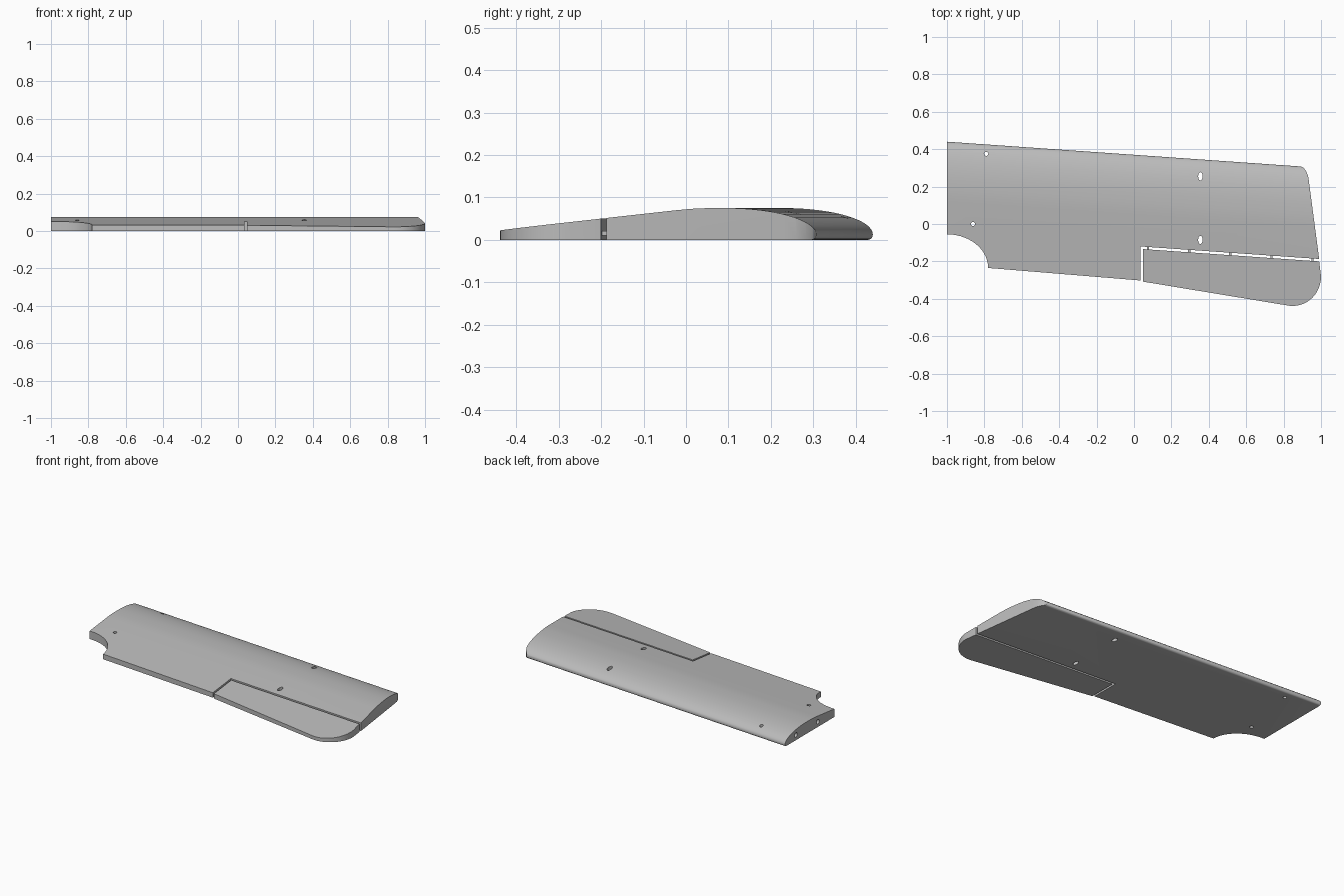
import bpy, bmesh, math
from mathutils import Vector, Matrix

cube = bpy.data.objects.get("Cube")
if cube:
    bpy.data.objects.remove(cube, do_unlink=True)

grey = bpy.data.materials.new("light_grey")
grey.use_nodes = True
GREY = (0.5, 0.5, 0.5, 1)
grey.diffuse_color = GREY
grey.node_tree.nodes["Principled BSDF"].inputs["Base Color"].default_value = GREY


def extrude(name, points, offset):
    """Solid made by sweeping a flat outline along an offset."""
    bm = bmesh.new()
    face = bm.faces.new([bm.verts.new(p) for p in points])
    swept = bmesh.ops.extrude_face_region(bm, geom=[face])["geom"]
    bmesh.ops.translate(bm, vec=Vector(offset),
                        verts=[g for g in swept if isinstance(g, bmesh.types.BMVert)])
    bmesh.ops.recalc_face_normals(bm, faces=bm.faces)
    mesh = bpy.data.meshes.new(name)
    bm.to_mesh(mesh)
    bm.free()
    mesh.materials.append(grey)
    obj = bpy.data.objects.new(name, mesh)
    bpy.context.collection.objects.link(obj)
    return obj


def cut(obj, cutter, operation):
    """Apply a boolean and discard the cutter."""
    mod = obj.modifiers.new("cut", "BOOLEAN")
    mod.operation, mod.object, mod.solver = operation, cutter, "EXACT"
    bpy.context.view_layer.objects.active = obj
    bpy.ops.object.modifier_apply(modifier=mod.name)
    bpy.data.objects.remove(cutter, do_unlink=True)


def arc(cx, cy, rx, ry, start, end, steps):
    angles = [math.radians(start + (end - start) * i / steps) for i in range(steps + 1)]
    return [(cx + rx * math.cos(a), cy + ry * math.sin(a)) for a in angles]


def leading_edge(x):
    return 0.37 - 0.07 * x


# Aerofoil: flat bottom, round nose, long straight slope to the rear
section = [(-0.85, 0), (-0.85, 0.011), (-0.32, 0.0705), (-0.285, 0.0735), (-0.25, 0.075)]
section += arc(-0.21, 0.013, 0.21, 0.062, 90, 0, 16)
section += arc(-0.012, 0.013, 0.012, 0.013, -18, -90, 4)


def panel(name, outline):
    """Swept aerofoil trimmed to a plan outline."""
    span = 1.2
    obj = extrude(name, [(-span, leading_edge(-span) + y, z) for y, z in section],
                  (2 * span, leading_edge(span) - leading_edge(-span), 0))
    cut(obj, extrude("trim", [(x, y, -0.1) for x, y in outline], (0, 0, 0.3)), "INTERSECT")
    return obj


# Main wing, with the root cut-out and rounded front tip corner
root_cutout = arc(-1, -0.235, 0.22, 0.18, 90, 0, 14)
wing = panel("wing", root_cutout + [
    (0.035, -0.302), (0.035, -0.12), (0.99, -0.187),
    (0.935, 0.23), (0.93, 0.26), (0.92, 0.283), (0.907, 0.3), (0.885, 0.312),
    (0.86, 0.33), (0.86, 0.6), (-1, 0.6)])

# Aileron, with the rounded rear tip corner
aileron = panel("aileron", [
    (0.047, -0.134), (0.047, -0.308), (0.83, -0.437)]
    + arc(0.85, -0.28, 0.15, 0.158, -90, 0, 12) + [(0.99, -0.2)])

# Upright fixing holes and slots
for x, y, rx, ry in [(-0.79, 0.375, 0.011, 0.011), (-0.86, 0, 0.011, 0.011),
                     (0.355, 0.255, 0.012, 0.022), (0.355, -0.085, 0.012, 0.022)]:
    ring = arc(x, y, rx, ry, 0, 337.5, 15)
    cut(wing, extrude("hole", [(u, v, -0.1) for u, v in ring], (0, 0, 0.3)), "DIFFERENCE")

# Spar sockets in the root face
for y in (0.33, 0.11):
    ring = arc(y, 0.033, 0.014, 0.014, 0, 337.5, 15)
    cut(wing, extrude("socket", [(-1.1, u, v) for u, v in ring], (0.3, 0, 0)), "DIFFERENCE")

# Small hinge tabs bridging the gap
for i in range(5):
    x = 0.075 + 0.22 * i
    y = -0.12 - 0.07 * (x - 0.035)
    w = 0.006
    extrude("hinge_tab", [(x - w, y + 0.006, 0.011), (x + w, y + 0.006, 0.011),
                          (x + w, y - 0.02, 0.011), (x - w, y - 0.02, 0.011)], (0, 0, 0.01))

# Smooth the nose curve, keep corners crisp
bpy.ops.object.select_all(action="DESELECT")
for obj in (wing, aileron):
    obj.select_set(True)
bpy.context.view_layer.objects.active = wing
bpy.ops.object.shade_smooth_by_angle(angle=math.radians(30))
